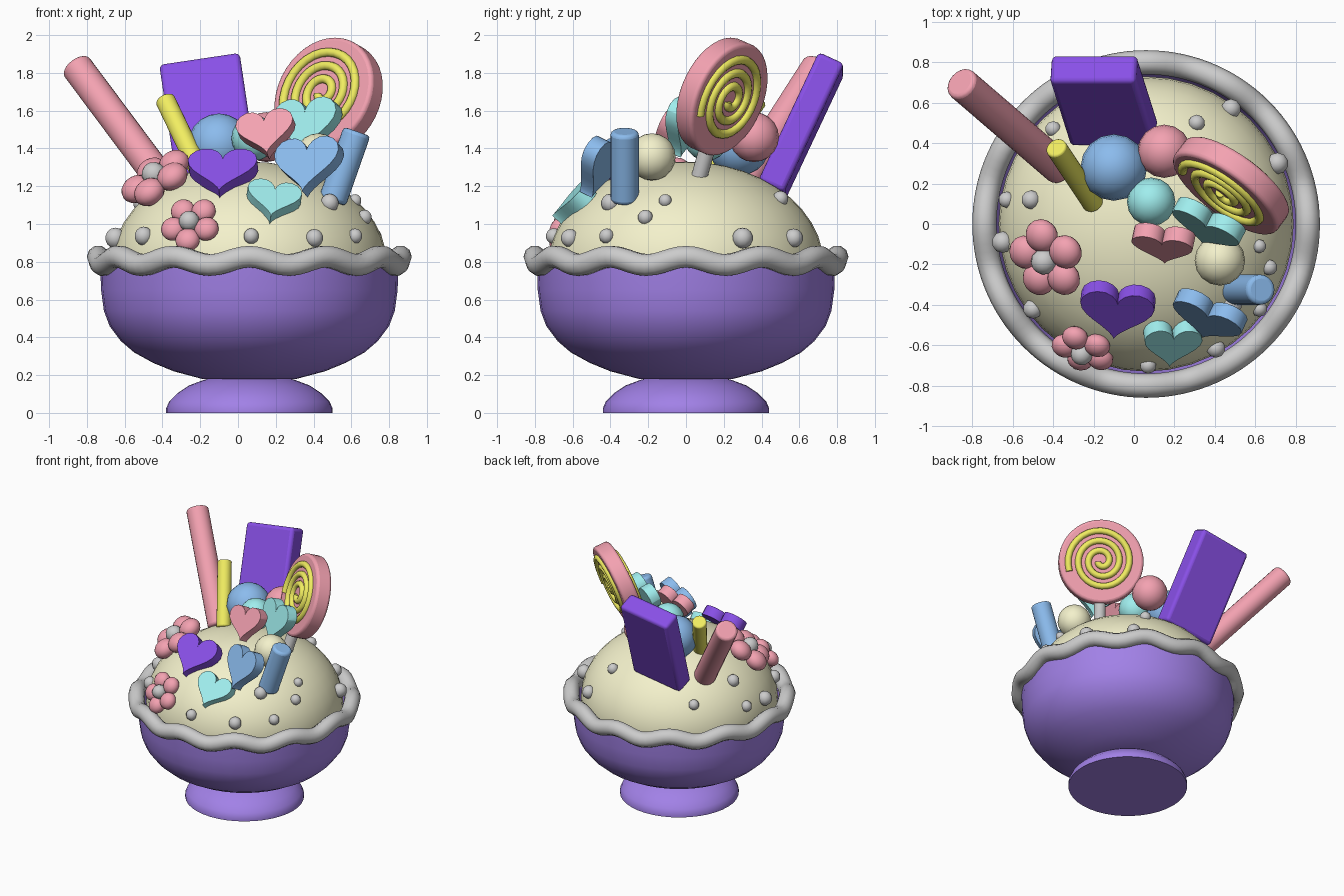
import bpy, bmesh
from math import sin, cos, pi, sqrt, radians
from mathutils import Vector, Matrix

if "Cube" in bpy.data.objects:
    bpy.data.objects.remove(bpy.data.objects["Cube"])

CX = 0.06  # bowl axis


def mat(name, rgb):
    m = bpy.data.materials.new(name)
    m.diffuse_color = (*rgb, 1)
    m.use_nodes = True
    m.node_tree.nodes["Principled BSDF"].inputs["Base Color"].default_value = m.diffuse_color
    return m


PINK = mat("pink", (0.9, 0.36, 0.44))
LILAC = mat("lilac", (0.36, 0.22, 0.8))
PURPLE = mat("purple", (0.25, 0.08, 0.8))
CREAM = mat("cream", (0.9, 0.88, 0.6))
YELLOW = mat("yellow", (0.88, 0.85, 0.12))
BLUE = mat("blue", (0.26, 0.5, 0.85))
CYAN = mat("cyan", (0.35, 0.85, 0.85))


def frame(loc, n, roll=0):
    """Local z along n, local y as upright as possible, then rolled."""
    n = Vector(n).normalized()
    up = (Vector((0, 0, 1)) - n * n.z).normalized()
    m = Matrix((up.cross(n), up, n)).transposed().to_4x4()
    return Matrix.Translation(loc) @ m @ Matrix.Rotation(radians(roll), 4, 'Z')


def finish(name, bm, m=None, matrix=None, bevel=0, angle=40):
    bmesh.ops.recalc_face_normals(bm, faces=bm.faces)
    me = bpy.data.meshes.new(name)
    bm.to_mesh(me)
    bm.free()
    ob = bpy.data.objects.new(name, me)
    bpy.context.collection.objects.link(ob)
    if m:
        me.materials.append(m)
    if matrix:
        ob.matrix_world = matrix
    if bevel:
        b = ob.modifiers.new("bevel", 'BEVEL')
        b.width, b.segments, b.limit_method = bevel, 3, 'ANGLE'
    bpy.ops.object.select_all(action='DESELECT')
    ob.select_set(True)
    bpy.context.view_layer.objects.active = ob
    bpy.ops.object.shade_smooth_by_angle(angle=radians(angle))
    return ob


def lathe(name, profile, m):
    bm = bmesh.new()
    vs = [bm.verts.new((r, 0, z)) for r, z in profile]
    es = [bm.edges.new(p) for p in zip(vs, vs[1:])]
    bmesh.ops.spin(bm, geom=vs + es, cent=(0, 0, 0), axis=(0, 0, 1),
                   angle=2 * pi, steps=40)
    bmesh.ops.remove_doubles(bm, verts=bm.verts, dist=1e-4)
    return finish(name, bm, m, Matrix.Translation((CX, 0, 0)))


def ball(name, loc, r, m=None, seg=16, scale=(1, 1, 1)):
    bm = bmesh.new()
    bmesh.ops.create_uvsphere(bm, u_segments=seg, v_segments=seg // 2 + 2, radius=r)
    bmesh.ops.scale(bm, vec=scale, verts=bm.verts)
    mx = loc if isinstance(loc, Matrix) else Matrix.Translation(loc)
    return finish(name, bm, m, mx, angle=80)


def rod(name, a, b, r, m=None, bevel=0.02, seg=20):
    a, b = Vector(a), Vector(b)
    bm = bmesh.new()
    bmesh.ops.create_cone(bm, cap_ends=True, segments=seg, radius1=r, radius2=r,
                          depth=(b - a).length)
    mx = Matrix.Translation((a + b) / 2) @ (b - a).to_track_quat('Z', 'Y').to_matrix().to_4x4()
    return finish(name, bm, m, mx, bevel)


def tube(name, pts, r, m=None, cyclic=False, matrix=None):
    cu = bpy.data.curves.new(name, 'CURVE')
    cu.dimensions, cu.bevel_depth, cu.bevel_resolution = '3D', r, 3
    cu.use_fill_caps = True
    sp = cu.splines.new('POLY')
    sp.points.add(len(pts) - 1)
    for p, c in zip(sp.points, pts):
        p.co = (*c, 1)
    sp.use_cyclic_u = cyclic
    sp.use_smooth = True
    if m:
        cu.materials.append(m)
    ob = bpy.data.objects.new(name, cu)
    bpy.context.collection.objects.link(ob)
    if matrix:
        ob.matrix_world = matrix


def heart(name, loc, n, roll, w, h, m, t=0.08):
    bm = bmesh.new()
    vs = []
    for i in range(32):
        a = 2 * pi * (i + 0.0) / 32
        x = 16 * sin(a) ** 3
        y = 13 * cos(a) - 5 * cos(2 * a) - 2 * cos(3 * a) - cos(4 * a) + 2.5
        vs.append(bm.verts.new((x / 32 * w, y / 29 * h, -t / 2)))
    f = bm.faces.new(vs)
    ext = bmesh.ops.extrude_face_region(bm, geom=[f])
    bmesh.ops.translate(bm, vec=(0, 0, t),
                        verts=[v for v in ext["geom"] if isinstance(v, bmesh.types.BMVert)])
    finish(name, bm, m, frame(loc, n, roll), 0.018, 50)


def flower(name, loc, n, roll, spread, r, core):
    f = frame(loc, n, roll)
    for i in range(5):
        p = Matrix.Rotation(2 * pi * i / 5, 4, 'Z') @ Matrix.Translation((0, spread, 0))
        ball(f"{name}_petal_{i}", f @ p, r, PINK, scale=(1, 1, 0.8))
    ball(f"{name}_centre", f @ Matrix.Translation((0, 0, 0.03)), core, None, 12)


# bowl, foot and wavy rim
lathe("bowl", [(0, .18), (.25, .18), (.40, .22), (.51, .265), (.61, .32), (.68, .38),
               (.74, .46), (.77, .54), (.785, .65), (.79, .80), (.75, .80), (.73, .55),
               (.60, .37), (.35, .25), (0, .22)], LILAC)
lathe("foot", [(0, 0), (.44, 0), (.44, .025), (.425, .06), (.38, .105), (.32, .145),
               (.24, .175), (.2, .185), (0, .185)], LILAC)
tube("wavy_rim", [(CX + .8 * cos(a), .8 * sin(a), .805 + .022 * cos(12 * a))
                  for a in (2 * pi * i / 120 for i in range(120))], .06, None, True)

# ice cream dome with scattered beads
DR, DZ, DH = .73, .78, .55
ball("ice_cream", (CX, 0, DZ), 1, CREAM, 40, (DR, DR, DH))
beads = [(-.40, .47, .04), (.31, .50, .042), (.48, .57, .05), (.71, .30, .055),
         (-.51, .12, .048), (-.63, .12, .042), (-.65, -.09, .055), (-.50, -.42, .05),
         (.07, -.70, .042), (.405, -.615, .048), (.62, -.11, .035), (.67, -.215, .04),
         (.62, -.42, .04), (.485, -.40, .05)]
for i, (x, y, r) in enumerate(beads):
    q = ((x - CX) ** 2 + y * y) / DR ** 2
    ball(f"bead_{i}", (x, y, DZ + DH * sqrt(max(0.07, 1 - q))), r, None, 10)

# wafer sticks
rod("pink_stick", (-.36, .27, 1.17), (-.86, .70, 1.84), .083, PINK)
rod("yellow_stick", (-.20, .10, 1.27), (-.387, .38, 1.66), .053, YELLOW, .012)
rod("blue_stick", (.50, -.325, 1.12), (.63, -.325, 1.49), .075, BLUE)

# slanted block
axis = Vector((-.10, .315, .67)).normalized()
wide = Vector((.98, 0, .146)).normalized()
rot = Matrix((wide, axis.cross(wide), axis)).transposed().to_4x4()
bm = bmesh.new()
bmesh.ops.create_cube(bm, size=1)
bmesh.ops.scale(bm, vec=(.43, .15, .76), verts=bm.verts)
finish("purple_block", bm, PURPLE, Matrix.Translation((-.15, .61, 1.51)) @ rot, .025)

# lollipop: disc, spiral on both faces, stick
LC, LN = Vector((.48, .19, 1.675)), Vector((-.56, -.76, .33)).normalized()
rod("lollipop_disc", LC - LN * .06, LC + LN * .06, .315, PINK, .02, 40)
spiral = []
for i in range(91):
    a, r = 6 * pi * i / 90, .025 + .225 * i / 90
    spiral.append((r * cos(a), r * sin(a), .06))
for side, s in (("front", 1), ("back", -1)):
    tube(f"lollipop_spiral_{side}", spiral, .024, YELLOW, False, frame(LC, LN * s, 200))
down = (LN * LN.z - Vector((0, 0, 1))).normalized()
rod("lollipop_stick", LC + down * .28, LC + down * .50, .043, None, .008)

# candy balls
ball("blue_ball", (-.10, .28, 1.42), .165, BLUE)
ball("pink_ball", (.15, .36, 1.46), .132, PINK)
ball("cyan_ball", (.085, .11, 1.455), .12, CYAN)
ball("cream_ball", (.425, -.18, 1.355), .125, CREAM)

# hearts
heart("purple_heart", (-.085, -.43, 1.26), (-.08, -.7, .72), 0, .37, .32, PURPLE)
heart("cyan_heart_low", (.185, -.59, 1.11), (.1, -.72, .68), -12, .29, .26, CYAN)
heart("blue_heart", (.37, -.465, 1.30), (-.38, -.83, .42), 5, .37, .32, BLUE)
heart("pink_heart", (.15, -.10, 1.47), (-.18, -.85, .45), 10, .31, .26, PINK)
heart("cyan_heart_high", (.365, -.01, 1.51), (-.43, -.83, .33), 5, .37, .31, CYAN)

# flowers
flower("flower_high", (-.43, -.175, 1.24), (-.5, -.35, .75), -10, .125, .085, .065)
flower("flower_low", (-.25, -.62, 1.0), (-.28, -.8, .5), -36, .098, .066, .055)
